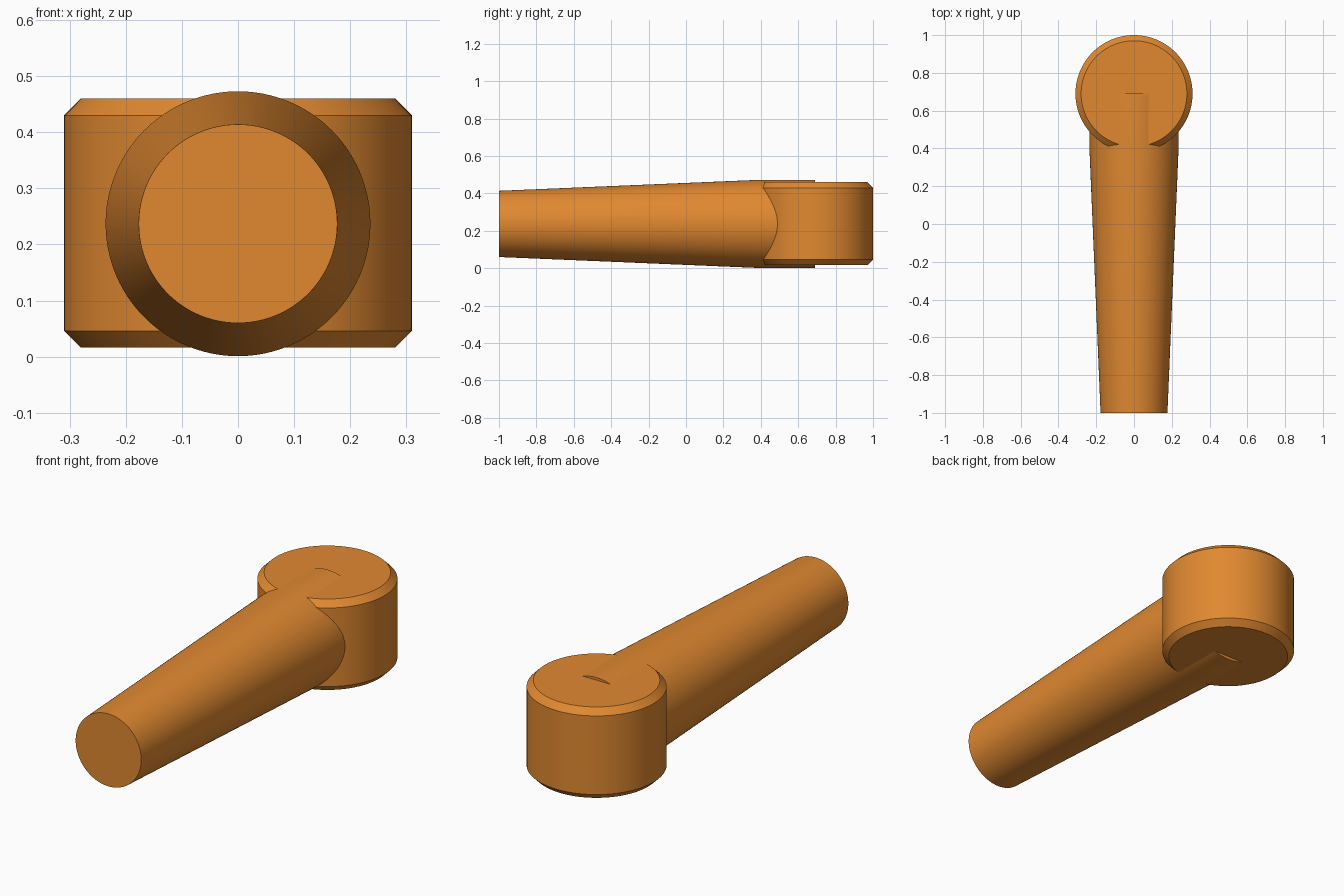
import bpy
import bmesh
import math
from mathutils import Matrix, Vector

cube = bpy.data.objects.get("Cube")
if cube:
    bpy.data.objects.remove(cube, do_unlink=True)

# Single orange material
orange = bpy.data.materials.new("orange")
orange.use_nodes = True
colour = (0.75, 0.25, 0.03, 1)
orange.diffuse_color = colour
orange.node_tree.nodes["Principled BSDF"].inputs["Base Color"].default_value = colour


def turned_part(name, profile, matrix, sides=96):
    """Closed solid of revolution from (radius, height) pairs about local z."""
    bm = bmesh.new()
    rings = []
    for radius, height in profile:
        ring = []
        for i in range(sides):
            a = math.tau * i / sides
            ring.append(bm.verts.new((radius * math.cos(a), radius * math.sin(a), height)))
        rings.append(ring)
    for low, high in zip(rings, rings[1:]):
        for i in range(sides):
            j = (i + 1) % sides
            bm.faces.new((low[i], low[j], high[j], high[i]))
    bm.faces.new(rings[0][::-1])
    bm.faces.new(rings[-1])
    mesh = bpy.data.meshes.new(name)
    bm.transform(matrix)
    bmesh.ops.recalc_face_normals(bm, faces=bm.faces)
    bm.to_mesh(mesh)
    bm.free()
    mesh.materials.append(orange)
    obj = bpy.data.objects.new(name, mesh)
    bpy.context.collection.objects.link(obj)
    bpy.ops.object.select_all(action="DESELECT")
    obj.select_set(True)
    bpy.context.view_layer.objects.active = obj
    bpy.ops.object.shade_smooth_by_angle(angle=math.radians(30))
    return obj


HEAD_Y = 0.69
MID_Z = 0.237

# Upright round head with chamfered rims
turned_part(
    "round_head",
    [(0.28, -0.222), (0.31, -0.192), (0.31, 0.192), (0.28, 0.222)],
    Matrix.Translation((0, HEAD_Y, MID_Z + 0.001)),
)

# Tapered handle, running straight where it enters the head
turned_part(
    "tapered_handle",
    [(0.177, 1.0), (0.236, -0.4), (0.236, -HEAD_Y)],
    Matrix.Translation((0, 0, MID_Z)) @ Matrix.Rotation(math.pi / 2, 4, "X"),
)
